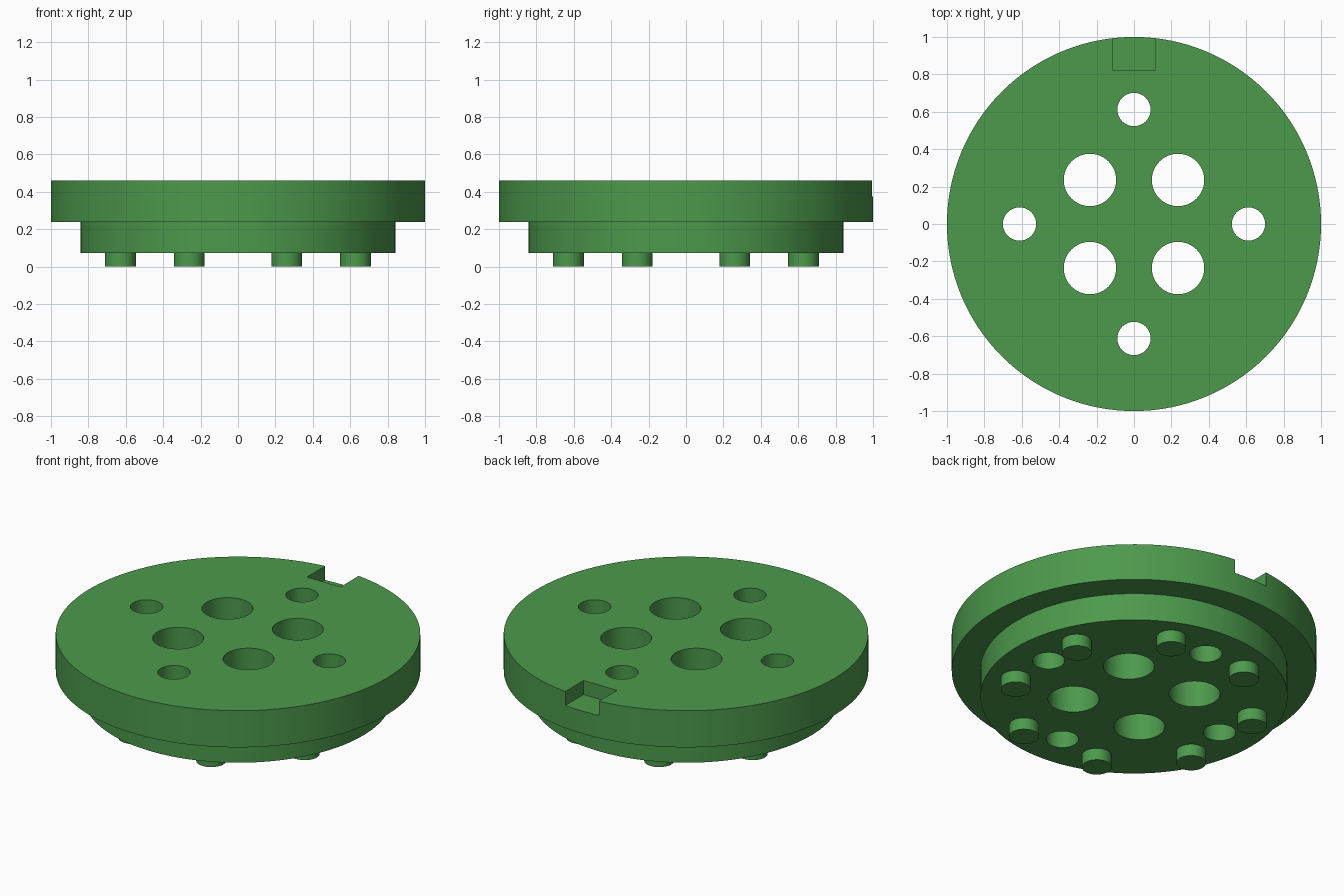
import bpy, bmesh, math
from mathutils import Matrix

if "Cube" in bpy.data.objects:
    bpy.data.objects.remove(bpy.data.objects["Cube"])

green = bpy.data.materials.new("green")
green.diffuse_color = (0.073, 0.319, 0.073, 1)
green.use_nodes = True
green.node_tree.nodes["Principled BSDF"].inputs["Base Color"].default_value = green.diffuse_color


def finish(name, bm):
    bmesh.ops.recalc_face_normals(bm, faces=bm.faces)
    mesh = bpy.data.meshes.new(name)
    bm.to_mesh(mesh)
    bm.free()
    mesh.materials.append(green)
    obj = bpy.data.objects.new(name, mesh)
    bpy.context.collection.objects.link(obj)
    return obj


def add_cylinder(bm, x, y, r, z0, z1, segments=48):
    bmesh.ops.create_cone(bm, cap_ends=True, segments=segments, radius1=r, radius2=r,
                          depth=z1 - z0, matrix=Matrix.Translation((x, y, (z0 + z1) / 2)))


def smooth(obj):
    bpy.ops.object.select_all(action='DESELECT')
    obj.select_set(True)
    bpy.context.view_layer.objects.active = obj
    bpy.ops.object.shade_smooth_by_angle(angle=math.radians(30))


# Stepped disc: narrow lower tier and wide upper tier, lathed from one profile
N = 128
bm = bmesh.new()
rings = []
for r, z in [(0.843, 0.072), (0.843, 0.238), (1.0, 0.238), (1.0, 0.46)]:
    rings.append([bm.verts.new((r * math.cos(2 * math.pi * i / N),
                                r * math.sin(2 * math.pi * i / N), z)) for i in range(N)])
for a, b in zip(rings, rings[1:]):
    for i in range(N):
        j = (i + 1) % N
        bm.faces.new((a[i], a[j], b[j], b[i]))
bm.faces.new(rings[0])
bm.faces.new(rings[-1])
disc = finish("stepped_disc", bm)

# Cutter: four large holes, four small holes and the rim notch
bm = bmesh.new()
for k in range(4):
    a = k * math.pi / 2
    d = a + math.pi / 4
    add_cylinder(bm, 0.333 * math.cos(d), 0.333 * math.sin(d), 0.14, -0.1, 0.6, 64)
    add_cylinder(bm, 0.612 * math.cos(a), 0.612 * math.sin(a), 0.089, -0.1, 0.6)
bmesh.ops.create_cube(bm, size=1, matrix=Matrix.Translation((0, 0.97, 0.475))
                      @ Matrix.Diagonal((0.224, 0.30, 0.20, 1)))
cutter = finish("hole_cutter", bm)

# Cut the openings
mod = disc.modifiers.new("openings", 'BOOLEAN')
mod.operation = 'DIFFERENCE'
mod.solver = 'EXACT'
mod.object = cutter
bpy.context.view_layer.objects.active = disc
bpy.ops.object.modifier_apply(modifier=mod.name)
bpy.data.objects.remove(cutter)
smooth(disc)

# Ring of eight short pegs underneath
bm = bmesh.new()
for k in range(8):
    a = (k + 0.5) * math.pi / 4
    add_cylinder(bm, 0.68 * math.cos(a), 0.68 * math.sin(a), 0.082, 0, 0.08)
smooth(finish("bottom_pegs", bm))
